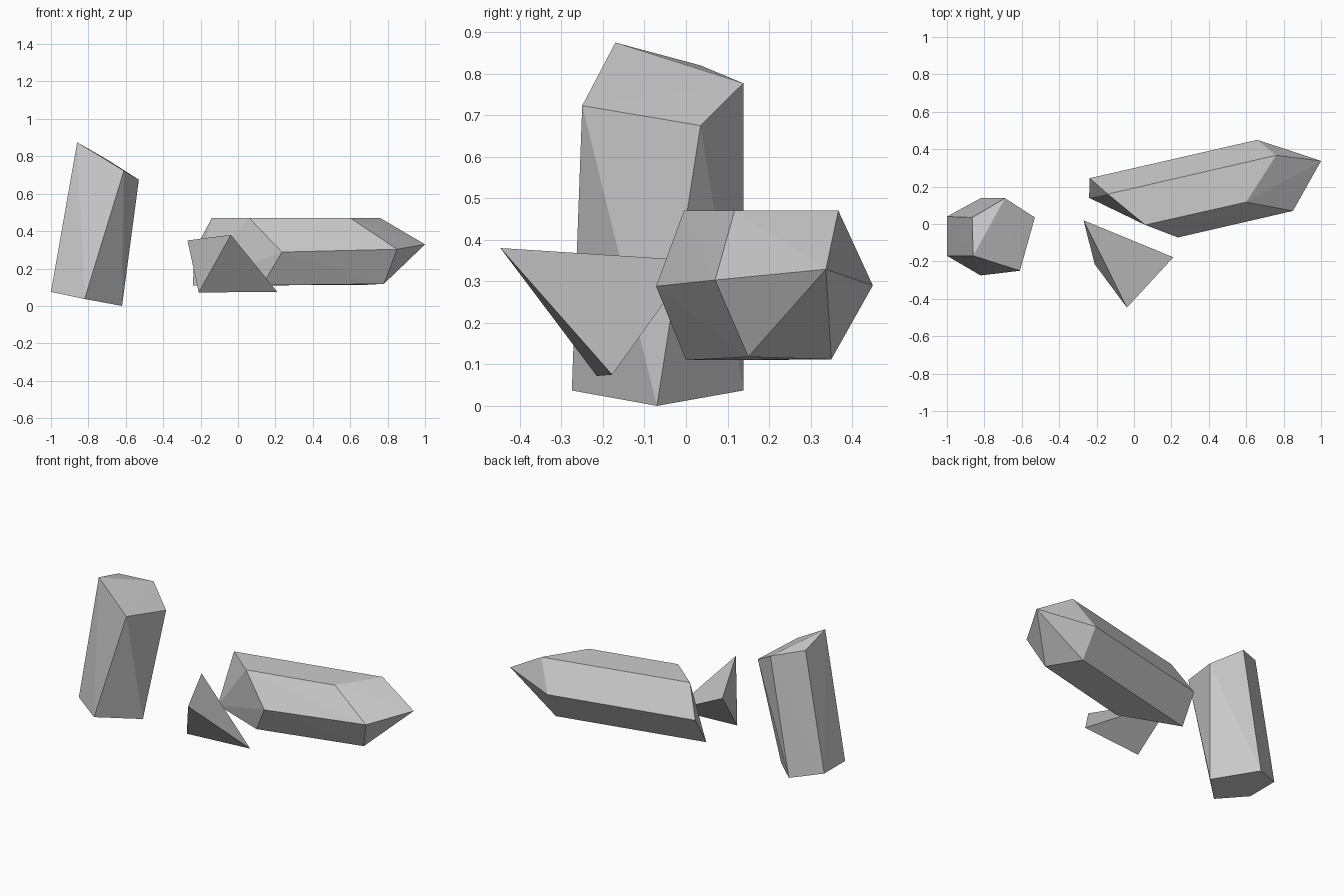
import bpy
import bmesh
from math import radians

default_cube = bpy.data.objects.get("Cube")
if default_cube:
    bpy.data.objects.remove(default_cube, do_unlink=True)


def make_material(name, colour):
    material = bpy.data.materials.new(name)
    material.use_nodes = True
    material.diffuse_color = colour
    shader = next(n for n in material.node_tree.nodes if n.type == "BSDF_PRINCIPLED")
    shader.inputs["Base Color"].default_value = colour
    return material


def make_shard(name, material, *corner_groups):
    """Wrap the corner groups in a faceted convex skin with flat shading."""
    mesh = bpy.data.meshes.new(name)
    bm = bmesh.new()
    for group in corner_groups:
        for corner in group:
            bm.verts.new(corner)
    hull = bmesh.ops.convex_hull(bm, input=bm.verts[:])
    leftovers = set(hull["geom_interior"] + hull["geom_unused"])
    bmesh.ops.delete(bm, geom=[v for v in leftovers if isinstance(v, bmesh.types.BMVert)],
                     context="VERTS")
    # Merge nearly flat triangles into clean facets
    bmesh.ops.dissolve_limit(bm, angle_limit=radians(0.6),
                             verts=bm.verts[:], edges=bm.edges[:])
    bmesh.ops.recalc_face_normals(bm, faces=bm.faces[:])
    for face in bm.faces:
        face.smooth = False
    bm.to_mesh(mesh)
    bm.free()
    mesh.materials.append(material)
    shard = bpy.data.objects.new(name, mesh)
    bpy.context.collection.objects.link(shard)
    return shard


stone = make_material("pale grey stone", (0.6, 0.6, 0.6, 1.0))

# Leaning column: slanted top and pentagonal foot
column_top = [(-0.86, -0.17, 0.875), (-0.61, -0.25, 0.723), (-0.53, 0.035, 0.675),
              (-0.69, 0.138, 0.777), (-0.865, 0.035, 0.82)]
column_foot = [(-1, -0.17, 0.075), (-0.82, -0.275, 0.037), (-0.62, -0.07, 0),
               (-0.82, 0.138, 0.037), (-1, 0.04, 0.075)]
make_shard("standing_shard", stone, column_top, column_foot)

# Lying six-sided crystal: cut end, far end and pointed tip
cut_end = [(-0.14, 0.16, 0.47), (0.06, -0.005, 0.47), (0.235, -0.072, 0.288),
           (0.13, 0, 0.11), (-0.24, 0.14, 0.11), (-0.237, 0.245, 0.288)]
far_end = [(0.6, 0.117, 0.47), (0.76, 0.367, 0.47), (0.66, 0.45, 0.29),
           (0.67, 0.35, 0.112), (0.78, 0.15, 0.118), (0.85, 0.07, 0.303)]
tip = [(1, 0.337, 0.329)]
make_shard("lying_shard", stone, cut_end, far_end, tip)

# Small four-cornered chip
chip_top = [(-0.27, 0.02, 0.35), (-0.038, -0.447, 0.38)]
chip_bottom = [(0.21, -0.178, 0.075), (-0.21, -0.215, 0.072)]
make_shard("small_chip", stone, chip_top, chip_bottom)
